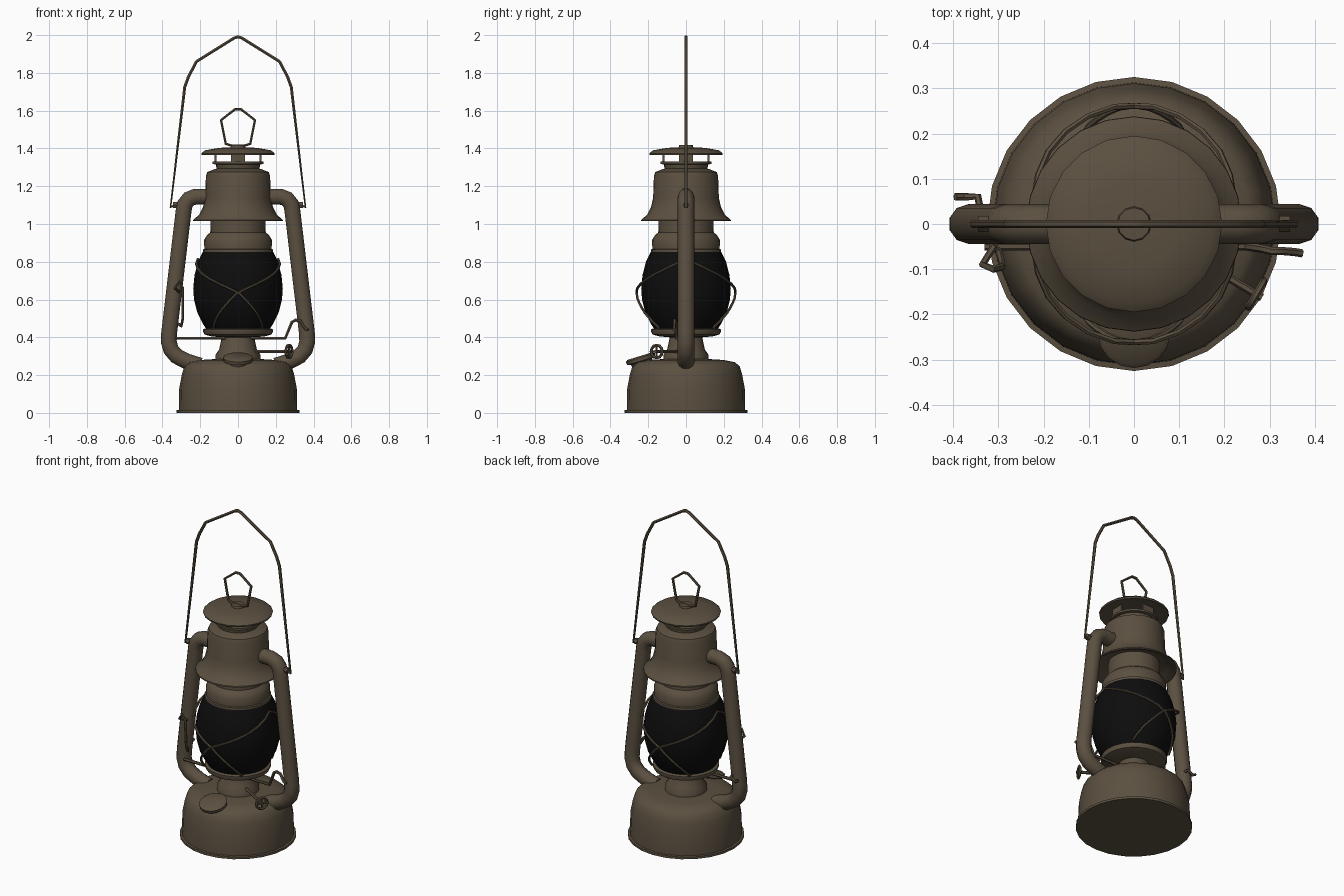
import bpy, bmesh, math
from mathutils import Vector, Matrix

if "Cube" in bpy.data.objects:
    bpy.data.objects.remove(bpy.data.objects["Cube"])

def material(name, col):
    m = bpy.data.materials.new(name)
    m.diffuse_color = (*col, 1)
    m.use_nodes = True
    m.node_tree.nodes["Principled BSDF"].inputs["Base Color"].default_value = m.diffuse_color
    return m

METAL = material("aged bronze metal", (0.105, 0.08, 0.052))
GLASS = material("black glass", (0.004, 0.004, 0.004))

def finish(ob, mat, angle=40):
    ob.data.materials.clear()
    ob.data.materials.append(mat)
    bpy.ops.object.select_all(action='DESELECT')
    ob.select_set(True)
    bpy.context.view_layer.objects.active = ob
    bpy.ops.object.shade_smooth_by_angle(angle=math.radians(angle))
    return ob

def add_mesh(name, bm, mat, angle=40):
    bmesh.ops.recalc_face_normals(bm, faces=bm.faces[:])
    me = bpy.data.meshes.new(name)
    bm.to_mesh(me)
    bm.free()
    ob = bpy.data.objects.new(name, me)
    bpy.context.collection.objects.link(ob)
    return finish(ob, mat, angle)

def lathe(name, profile, mat=METAL, n=24, frame=None):
    """Revolve (radius, z) points about z; radius 0 closes the end."""
    bm = bmesh.new()
    rings = []
    for r, z in profile:
        k = 1 if r == 0 else n
        rings.append([bm.verts.new((r * math.cos(2 * math.pi * i / n),
                                    r * math.sin(2 * math.pi * i / n), z)) for i in range(k)])
    for a, b in zip(rings, rings[1:]):
        for i in range(n):
            q = [a[i % len(a)], a[(i + 1) % len(a)], b[(i + 1) % len(b)], b[i % len(b)]]
            bm.faces.new(list(dict.fromkeys(q)))
    if frame:
        bm.transform(frame)
    return add_mesh(name, bm, mat)

def wire(name, pts, radius, closed=False, res=1, mat=METAL):
    """Sweep a round section along a path and turn it into a mesh."""
    cu = bpy.data.curves.new(name + "_path", 'CURVE')
    cu.dimensions = '3D'
    cu.bevel_depth = radius
    cu.bevel_resolution = res
    cu.use_fill_caps = True
    sp = cu.splines.new('POLY')
    sp.points.add(len(pts) - 1)
    for p, c in zip(sp.points, pts):
        p.co = (*c, 1)
    sp.use_cyclic_u = closed
    tmp = bpy.data.objects.new(name + "_tmp", cu)
    bpy.context.collection.objects.link(tmp)
    me = bpy.data.meshes.new_from_object(tmp.evaluated_get(bpy.context.evaluated_depsgraph_get()))
    bpy.data.objects.remove(tmp)
    ob = bpy.data.objects.new(name, me)
    bpy.context.collection.objects.link(ob)
    return finish(ob, mat, 50)

# Fuel tank with bottom rim and sloping shoulder
lathe("fuel_tank", [(0, 0), (0.325, 0), (0.325, 0.014), (0.313, 0.016), (0.311, 0.13), (0.298, 0.2),
                    (0.285, 0.245), (0.26, 0.268), (0.2, 0.28), (0.12, 0.285), (0, 0.285)])
# Burner cone and the plate carrying the globe
lathe("burner", [(0, 0.27), (0.118, 0.27), (0.118, 0.31), (0.1, 0.335), (0.086, 0.4), (0.14, 0.405),
                 (0.178, 0.415), (0.185, 0.43), (0.185, 0.442), (0.165, 0.45), (0, 0.45)])

# Globe
GLOBE = [(0.165, 0.44), (0.185, 0.47), (0.215, 0.53), (0.233, 0.6), (0.237, 0.66),
         (0.23, 0.73), (0.212, 0.8), (0.182, 0.86)]
lathe("globe", [(0, 0.44)] + GLOBE + [(0, 0.86)], GLASS)

# Collar and chimney above the globe
lathe("chimney", [(0, 0.85), (0.186, 0.85), (0.186, 0.865), (0.178, 0.868), (0.18, 0.915),
                  (0.165, 0.94), (0.147, 0.955), (0.145, 1.06), (0, 1.06)])
# Flared hood, hollow at its lower lip
lathe("hood", [(0, 1.05), (0.155, 1.05), (0.19, 1.04), (0.228, 1.015), (0.238, 1.015), (0.237, 1.022),
               (0.205, 1.05), (0.185, 1.09), (0.174, 1.14), (0.17, 1.255), (0.163, 1.275), (0.13, 1.288),
               (0.105, 1.295), (0, 1.295)])
# Vent ring, posts and cap
lathe("vent_ring", [(0, 1.285), (0.112, 1.285), (0.118, 1.315), (0.135, 1.318), (0.135, 1.33), (0, 1.33)])
for i in range(4):
    bm = bmesh.new()
    bmesh.ops.create_cube(bm, size=1, matrix=Matrix.Rotation(i * math.pi / 2, 4, 'Z')
                          @ Matrix.Translation((0.12, 0, 1.35)) @ Matrix.Diagonal((0.01, 0.075, 0.06, 1)))
    add_mesh("vent_post", bm, METAL)
lathe("vent_cap", [(0, 1.37), (0.165, 1.37), (0.193, 1.365), (0.195, 1.374), (0.175, 1.39),
                   (0.1, 1.403), (0, 1.408)], n=20)

# Lifting loop on the cap
lathe("loop_seat", [(0, 1.4), (0.04, 1.4), (0.036, 1.418), (0, 1.42)], n=12)
wire("lifting_loop", [(-0.035, 0, 1.415), (-0.065, 0, 1.425), (-0.09, 0, 1.55), (-0.015, 0, 1.608),
                      (0.015, 0, 1.608), (0.09, 0, 1.55), (0.065, 0, 1.425), (0.035, 0, 1.415)], 0.008, closed=True)

# Carrying handle
half = [(0.32, 1.105), (0.357, 1.09), (0.282, 1.725), (0.262, 1.78), (0.22, 1.86), (0.02, 1.985)]
left = [(-x, 0, z) for x, z in half]
wire("carrying_handle", left + [(0, 0, 1.991)] + [(x, 0, z) for x, z in reversed(half)], 0.009)

# Side air tubes with handle lugs
tube = [(0.14, 1.145), (0.225, 1.145), (0.26, 1.132), (0.281, 1.105), (0.288, 1.07), (0.365, 0.42),
        (0.366, 0.375), (0.355, 0.335), (0.325, 0.3), (0.27, 0.272), (0.2, 0.25)]
for s in (-1, 1):
    wire("air_tube", [(s * x, 0, z) for x, z in tube], 0.044, res=3)
    wire("handle_lug", [(s * 0.31, 0, 1.1), (s * 0.345, 0, 1.1)], 0.018)

# Guard wires crossing in front of and behind the globe
def globe_radius(z):
    for (r0, z0), (r1, z1) in zip(GLOBE, GLOBE[1:]):
        if z0 <= z <= z1:
            return r0 + (r1 - r0) * (z - z0) / (z1 - z0)
    return GLOBE[0][0]

for face in (-1, 1):
    for s in (-1, 1):
        pts = []
        for i in range(15):
            t = i / 14
            z = 0.815 - 0.365 * t
            a = math.radians(90 - 90 * t / 0.48 if t < 0.48 else -42 * (t - 0.48) / 0.52)
            r = globe_radius(z) + 0.008 + 0.018 * math.cos(a)
            pts.append((s * r * math.sin(a), face * r * math.cos(a), z))
        wire("guard_wire", pts, 0.007)

# Globe lifting rod with its crank
wire("lift_rod", [(-0.33, -0.05, 0.395), (0.25, -0.05, 0.395), (0.285, -0.055, 0.48), (0.305, -0.06, 0.492),
                  (0.33, -0.06, 0.485), (0.355, -0.062, 0.445), (0.372, -0.065, 0.44)], 0.009)
# Thumb lever loop on the left tube and the small hook behind it
wire("thumb_lever", [(-0.315, -0.045, 0.47), (-0.3, -0.06, 0.46), (-0.292, -0.085, 0.5), (-0.292, -0.095, 0.66),
                     (-0.31, -0.1, 0.695), (-0.335, -0.09, 0.66), (-0.31, -0.05, 0.64)], 0.008)
wire("lever_hook", [(-0.34, 0.03, 0.47), (-0.345, 0.06, 0.47), (-0.375, 0.06, 0.45), (-0.395, 0.06, 0.46)], 0.009)

# Filler neck and tilted cap at the front
tilt = Matrix.Translation((0, -0.235, 0.27)) @ Matrix.Rotation(math.radians(17), 4, 'X')
lathe("filler_cap", [(0, -0.05), (0.05, -0.05), (0.058, 0), (0.078, 0.006), (0.08, 0.024), (0.068, 0.032), (0, 0.032)],
      n=16, frame=tilt)

# Wick shaft and knob
axis = Vector((0.86, -0.51, 0))
end = Vector((0.27, -0.155, 0.325))
wire("wick_shaft", [end - axis * 0.27, end + axis * 0.015], 0.009)
turn = Matrix.Translation(end) @ axis.to_track_quat('Z', 'Y').to_matrix().to_4x4()
wire("wick_knob", [turn @ Vector((0.034 * math.cos(k * math.pi / 6), 0.034 * math.sin(k * math.pi / 6), 0))
                   for k in range(12)], 0.008, closed=True)
for k in range(2):
    a = k * math.pi / 2
    d = Vector((0.034 * math.cos(a), 0.034 * math.sin(a), 0))
    wire("knob_spoke", [turn @ d, turn @ -d], 0.006)
